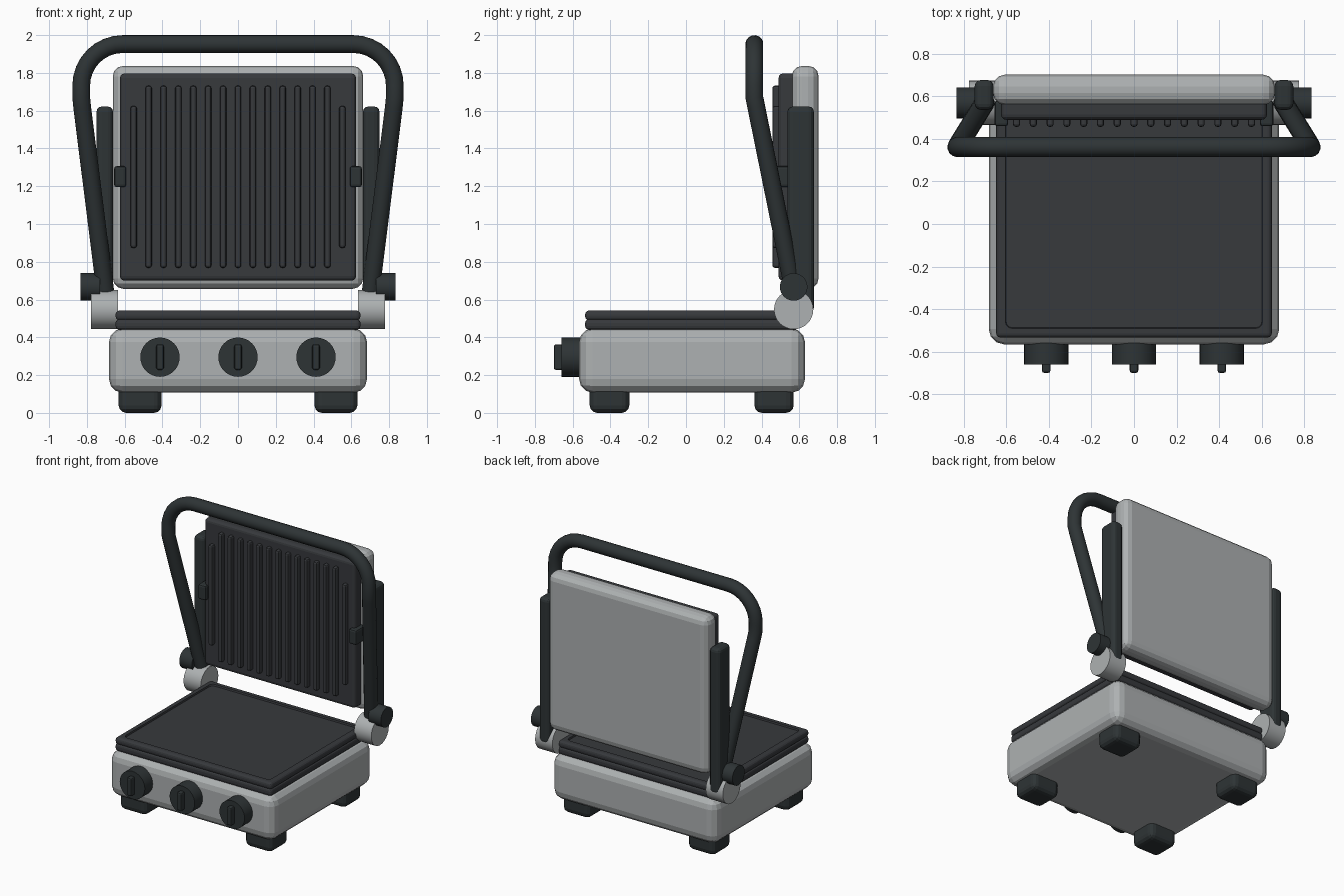
import bpy, bmesh, math
from mathutils import Vector

if "Cube" in bpy.data.objects:
    bpy.data.objects.remove(bpy.data.objects["Cube"])


def material(name, rgb):
    m = bpy.data.materials.new(name)
    m.diffuse_color = (*rgb, 1)
    m.use_nodes = True
    m.node_tree.nodes["Principled BSDF"].inputs["Base Color"].default_value = m.diffuse_color
    return m


STEEL = material("steel", (0.42, 0.44, 0.445))
PLASTIC = material("black_plastic", (0.027, 0.034, 0.036))
IRON = material("plate_coating", (0.038, 0.041, 0.046))


def finish(bm, name, mat, angle=35):
    me = bpy.data.meshes.new(name)
    bm.to_mesh(me)
    bm.free()
    me.materials.append(mat)
    ob = bpy.data.objects.new(name, me)
    bpy.context.collection.objects.link(ob)
    me.shade_smooth()
    me.set_sharp_from_angle(angle=math.radians(angle))
    return ob


def box(name, x, y, z, bevel, mat, seg=3, recess=None):
    """Faceted rounded box from (min, max) ranges; recess = (rim, depth) sinks the top."""
    bm = bmesh.new()
    bmesh.ops.create_cube(bm, size=1)
    for v in bm.verts:
        for i, (lo, hi) in enumerate((x, y, z)):
            v.co[i] = hi if v.co[i] > 0 else lo
    bmesh.ops.bevel(bm, geom=bm.edges[:], offset=bevel, segments=seg,
                    profile=0.5, affect='EDGES')
    if recess:
        bm.normal_update()
        top = max((f for f in bm.faces if f.normal.z > 0.99), key=lambda f: f.calc_area())
        bmesh.ops.inset_region(bm, faces=[top], thickness=recess[0])
        rim = set(top.verts)
        bmesh.ops.inset_region(bm, faces=[top], thickness=0.004, depth=-recess[1])
        floor = set(top.verts)
        walls = [e for e in bm.edges
                 if len(rim & set(e.verts)) == 1 and len(floor & set(e.verts)) == 1]
        if walls:
            bmesh.ops.bevel(bm, geom=walls, offset=0.03, segments=3, profile=0.5,
                            affect='EDGES')
    return finish(bm, name, mat, 12)


def cylinder(name, a, b, r, mat, seg=32):
    a, b = Vector(a), Vector(b)
    bm = bmesh.new()
    bmesh.ops.create_cone(bm, cap_ends=True, segments=seg, radius1=r, radius2=r,
                          depth=(b - a).length)
    q = (b - a).to_track_quat('Z', 'Y')
    for v in bm.verts:
        v.co = q @ v.co + (a + b) / 2
    return finish(bm, name, mat)


def side(s, a, b):
    return tuple(sorted((s * a, s * b)))


# Base housing and lower plate
box("base_housing", (-0.683, 0.683), (-0.566, 0.63), (0.107, 0.447), 0.072, STEEL)
box("lower_plate_skirt", (-0.648, 0.648), (-0.534, 0.595), (0.44, 0.497), 0.02, IRON)
box("lower_plate", (-0.648, 0.648), (-0.534, 0.595), (0.49, 0.542), 0.02, IRON,
    recess=(0.033, 0.012))

# Feet
for s, sn in ((-1, "left"), (1, "right")):
    for y, yn in (((-0.51, -0.30), "front"), ((0.362, 0.57), "rear")):
        box(f"foot_{yn}_{sn}", side(s, 0.405, 0.632), y, (0, 0.15), 0.04, PLASTIC)

# Control knobs with grips
for i in (-1, 0, 1):
    x = i * 0.413
    cylinder(f"knob_{i + 2}", (x, -0.54, 0.295), (x, -0.66, 0.295), 0.104, PLASTIC)
    box(f"knob_grip_{i + 2}", (x - 0.02, x + 0.02), (-0.70, -0.64), (0.228, 0.362),
        0.01, PLASTIC, 2)

# Lid shell and upper plate
box("lid_shell", (-0.663, 0.663), (0.56, 0.702), (0.657, 1.837), 0.055, STEEL)
box("upper_plate", (-0.625, 0.625), (0.49, 0.60), (0.70, 1.797), 0.024, IRON)

# Grill ribs, outer pair shorter
for i in range(-7, 8):
    z = (0.873, 1.625) if abs(i) == 7 else (0.768, 1.732)
    x = i * 0.0789
    box(f"grill_rib_{i + 8}", (x - 0.017, x + 0.017), (0.457, 0.51), z, 0.013, IRON, 2)

# Hinges, lid arms and plate release clips on both sides
for s, sn in ((-1, "left"), (1, "right")):
    cylinder(f"hinge_barrel_{sn}", (s * 0.635, 0.57, 0.547), (s * 0.777, 0.57, 0.547),
             0.104, STEEL)
    cylinder(f"handle_pivot_{sn}", (s * 0.73, 0.57, 0.667), (s * 0.834, 0.57, 0.667),
             0.073, PLASTIC)
    box(f"lid_arm_{sn}", side(s, 0.661, 0.749), (0.537, 0.677), (0.53, 1.622), 0.028, PLASTIC)
    box(f"release_clip_{sn}", side(s, 0.592, 0.656), (0.46, 0.58), (1.195, 1.306),
        0.013, PLASTIC, 2)

# Tubular handle, swept along half a path and its mirror
half = [(-0.703, 0.57, 0.645), (-0.825, 0.372, 1.62), (-0.83, 0.362, 1.67)]
for k in range(9):
    t = math.pi / 2 * k / 8
    half.append((-0.61 - 0.22 * math.cos(t), 0.362, 1.7325 + 0.22 * math.sin(t)))
path = half + [(-x, y, z) for x, y, z in reversed(half)]
cu = bpy.data.curves.new("handle_path", 'CURVE')
cu.dimensions = '3D'
cu.bevel_depth = 0.0475
cu.bevel_resolution = 6
cu.use_fill_caps = True
sp = cu.splines.new('POLY')
sp.points.add(len(path) - 1)
for p, co in zip(sp.points, path):
    p.co = (*co, 1)
    p.radius = 1
sp.use_smooth = True
handle = bpy.data.objects.new("lift_handle", cu)
bpy.context.collection.objects.link(handle)
cu.materials.append(PLASTIC)
